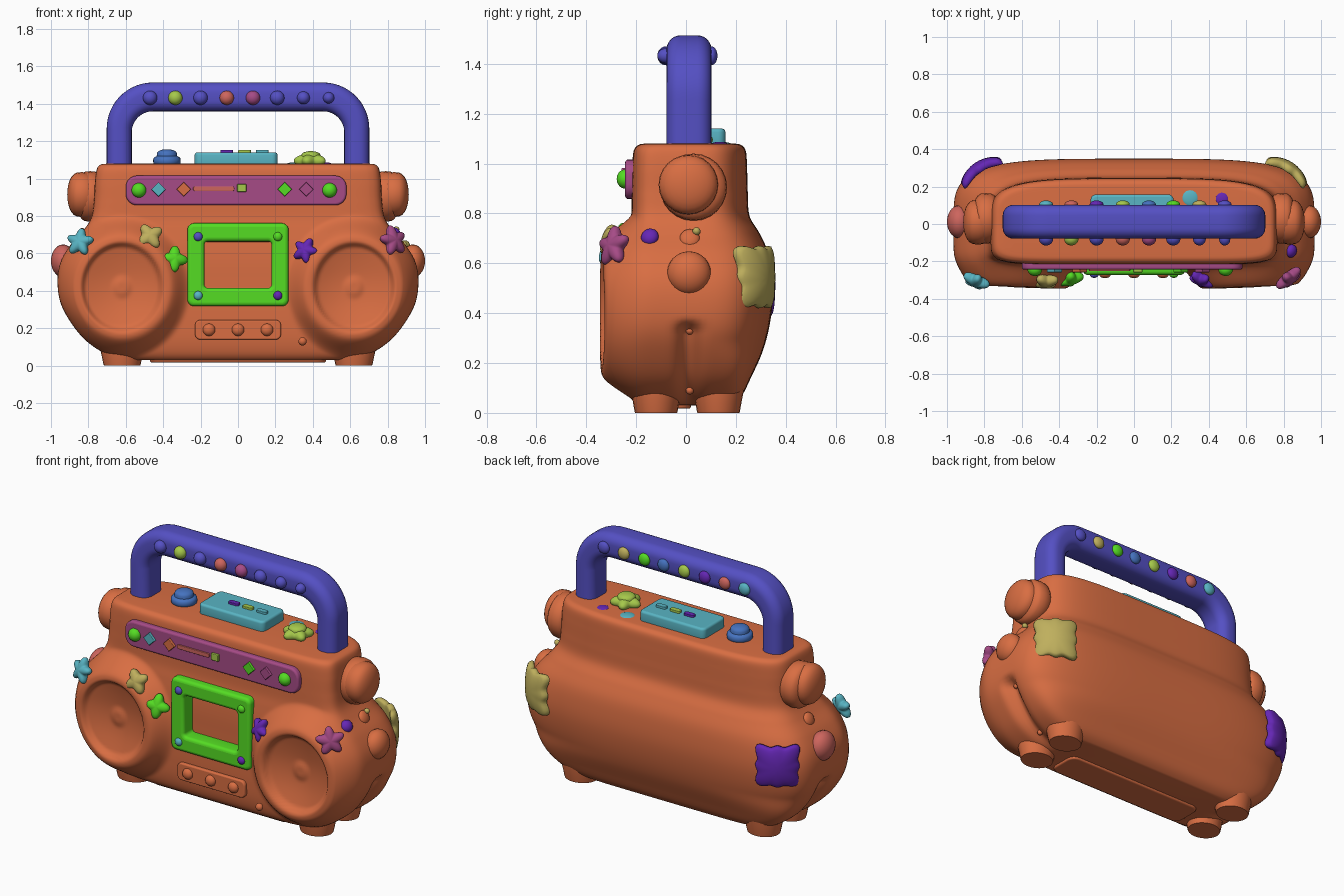
import bpy, bmesh, math
from mathutils import Vector, Matrix

if "Cube" in bpy.data.objects:
    bpy.data.objects.remove(bpy.data.objects["Cube"])

COLORS = {
    "orange": (.69, .155, .055), "violet_blue": (.09, .08, .55), "steel_blue": (.06, .17, .52),
    "teal": (.10, .46, .55), "lime": (.38, .58, .07), "green": (.09, .72, .017),
    "magenta": (.38, .07, .24), "purple": (.13, .02, .46), "salmon": (.61, .13, .11),
    "khaki": (.52, .43, .11)}
MATS = {}
for key, rgb in COLORS.items():
    MATS[key] = bpy.data.materials.new(key)
    MATS[key].diffuse_color = (*rgb, 1)


def finish(ob, color, angle=0.7):
    ob.data.materials.clear()
    ob.data.materials.append(MATS[color])
    bpy.ops.object.select_all(action='DESELECT')
    ob.select_set(True)
    bpy.context.view_layer.objects.active = ob
    bpy.ops.object.shade_smooth_by_angle(angle=angle)
    return ob


def from_bmesh(name, bm, color, angle=0.7):
    bmesh.ops.recalc_face_normals(bm, faces=bm.faces)
    me = bpy.data.meshes.new(name)
    bm.to_mesh(me)
    bm.free()
    ob = bpy.data.objects.new(name, me)
    bpy.context.collection.objects.link(ob)
    return finish(ob, color, angle)


def loft(name, rings, color, angle=0.7):
    """Skin a list of closed rings and cap both ends."""
    bm = bmesh.new()
    vs = [[bm.verts.new(p) for p in ring] for ring in rings]
    n = len(vs[0])
    for a, b in zip(vs, vs[1:]):
        for i in range(n):
            bm.faces.new((a[i], a[(i + 1) % n], b[(i + 1) % n], b[i]))
    bm.faces.new(vs[0])
    bm.faces.new(vs[-1])
    return from_bmesh(name, bm, color, angle)


def blob(name, color, loc, normal, r, thick, lobes=0, amp=0, bend=None, spin=0, power=1.0, tip=0):
    """Flattened ball; lobes make a star, bend wraps it round a surface, low power flattens the face."""
    bm = bmesh.new()
    bmesh.ops.create_uvsphere(bm, u_segments=64 if lobes else 24, v_segments=14, radius=1)
    for v in bm.verts:
        a = lobes * (math.atan2(v.co.y, v.co.x) - spin)
        k = r * (1 + amp * math.cos(a) + tip * math.cos(2 * a))
        z = math.copysign(abs(v.co.z) ** power, v.co.z) * thick
        x, y = v.co.x * k, v.co.y * k
        if bend:
            z -= bend[0] * x * x + bend[1] * y * y
        v.co = (x, y, z)
    rot = Vector(normal).to_track_quat('Z', 'Y').to_matrix().to_4x4()
    bm.transform(Matrix.Translation(loc) @ rot)
    return from_bmesh(name, bm, color, 1.2)


def rrect(w, h, r, n=6):
    """Rounded rectangle outline from half sizes."""
    pts = []
    for q, (sx, sy) in enumerate(((1, 1), (-1, 1), (-1, -1), (1, -1))):
        for i in range(n + 1):
            a = (q + i / n) * math.pi / 2
            pts.append((sx * (w - r) + r * math.cos(a), sy * (h - r) + r * math.sin(a)))
    return pts


def plate(name, color, outlines, loc, half, bevel, upright=True):
    """Bevelled flat plate; a second outline cuts a hole."""
    cu = bpy.data.curves.new(name, 'CURVE')
    cu.dimensions, cu.fill_mode = '2D', 'BOTH'
    cu.extrude, cu.bevel_depth, cu.offset, cu.bevel_resolution = half - bevel, bevel, -bevel, 3
    for pts in outlines:
        sp = cu.splines.new('POLY')
        sp.points.add(len(pts) - 1)
        for p, (x, y) in zip(sp.points, pts):
            p.co = (x, y, 0, 1)
        sp.use_cyclic_u = True
    ob = bpy.data.objects.new(name, cu)
    bpy.context.collection.objects.link(ob)
    ob.location = loc
    ob.rotation_euler.x = math.pi / 2 if upright else 0
    bpy.ops.object.select_all(action='DESELECT')
    ob.select_set(True)
    bpy.context.view_layer.objects.active = ob
    bpy.ops.object.convert(target='MESH')
    return finish(bpy.context.view_layer.objects.active, color)


def step(a, b, x):
    t = max(0, min(1, (x - a) / (b - a)))
    return t * t * (3 - 2 * t)


# Body: height, half width, front depth, back depth
PROFILE = [
    (.03, .50, .17, .17), (.035, .62, .20, .19), (.07, .72, .225, .225), (.14, .82, .24, .26),
    (.24, .90, .245, .305), (.34, .95, .245, .333), (.45, .965, .245, .348), (.55, .95, .245, .346),
    (.64, .90, .24, .331), (.72, .83, .23, .295), (.79, .785, .22, .255), (.88, .77, .218, .248),
    (.98, .765, .216, .245), (1.05, .755, .21, .24), (1.075, .735, .19, .22), (1.08, .70, .16, .19)]


def profile_rows(sub=8):
    last = len(PROFILE) - 1
    for i in range(last):
        p = [PROFILE[max(0, min(last, i + k))] for k in (-1, 0, 1, 2)]
        for j in range(sub):
            t = j / sub
            yield [.5 * (2 * b + (c - a) * t + (2 * a - 5 * b + 4 * c - d) * t * t
                         + (3 * b - a - 3 * c + d) * t ** 3) for a, b, c, d in zip(*p)]
    yield PROFILE[-1]


def front_depth(x, z, base):
    dx, dz = abs(x) - .62, z - .42
    f = base + .10 * (1 - step(.25, .37, math.hypot(dx, dz / 1.05)))    # speaker pod
    d = math.hypot(dx / .215, dz / .235)
    f -= (.028 + .047 * (1 - min(d, 1) ** 2)) * (1 - step(.9, 1.05, d))  # speaker dish
    f += .012 * (1 - step(.1, .3, d))                                   # dish centre
    window = (1 - step(.19, .22, abs(x))) * (1 - step(.13, .16, abs(z - .53)))
    return f - .06 * window                                             # tape window


dirs = [(-1 + 2 * i / 150, -1) for i in range(150)] + [(1, -1 + 2 * i / 30) for i in range(30)]
dirs += [(1 - 2 * i / 50, 1) for i in range(50)] + [(-1, 1 - 2 * i / 30) for i in range(30)]
rings = []
for z, hx, front, back in profile_rows():
    ring = []
    for dx, dy in dirs:
        n = 8 if dy < 0 else 8 - 4 * step(.06, .3, z)
        r = (abs(dx) ** n + abs(dy) ** n) ** (-1 / n)
        x = hx * dx * r
        y = dy * r * (front_depth(x, z, front) if dy < 0 else back)
        if abs(dx) == 1:                                                # side crease
            x *= 1 - .07 * math.exp(-((y - .01) / .04) ** 2) * (1 - step(.32, .38, z))
        ring.append((x, y, z))
    rings.append(ring)
loft("body", rings, "orange", 1.0)
plate("base_plate", "orange", [rrect(.47, .1, .05)], (0, -.08, .035), .018, .01, False)

# Feet, flaring into the body
for sx in (-1, 1):
    for y in (-.12, .13):
        loft("foot", [[(sx * .62 + r * math.cos(a), y + .87 * r * math.sin(a), z)
                       for a in [i * math.tau / 24 for i in range(24)]]
                      for r, z in ((.097, 0), (.1, .01), (.106, .04), (.115, .08), (.12, .13))],
             "orange", 1.0)

# Handle: rounded box section swept along an arch
path = [(-.635, 1.04, math.pi)]
for cx, start in ((-.455, math.pi), (.455, math.pi / 2)):
    for i in range(15):
        a = start - i / 14 * math.pi / 2
        path.append((cx + .18 * math.cos(a), 1.257 + .18 * math.sin(a), a))
path.append((.635, 1.04, 0))
rings = []
for x, z, a in path:
    section = rrect(.067 + .010 * math.sin(a), .09, .056)
    rings.append([(x + u * math.cos(a), .012 + v, z + u * math.sin(a)) for u, v in section])
loft("handle", rings, "violet_blue")

# Handle beads, front and back
bead_x = (-.47, -.335, -.2, -.06, .08, .21, .35, .485)
front_cols = "violet_blue lime violet_blue salmon magenta violet_blue violet_blue violet_blue".split()
back_cols = "teal salmon purple lime steel_blue green khaki violet_blue".split()
for i, x in enumerate(bead_x):
    r = .038 - .004 * max(0, i - 5)
    blob("handle_bead_front", front_cols[i], (x, -.08, 1.432), (0, -1, 0), r, .035)
    blob("handle_bead_back", back_cols[i], (x, .104, 1.432), (0, 1, 0), .037, .022)

# Tuner strip and its controls
plate("tuner_strip", "magenta", [rrect(.59, .079, .06)], (-.01, -.222, .937), .022, .012)
diamond = [(.039, 0), (0, .039), (-.039, 0), (0, -.039)]
for x, col in ((-.425, "teal"), (-.29, "orange"), (.25, "green"), (.365, "magenta")):
    plate("tuner_diamond", col, [diamond], (x, -.247, .943), .012, .004)
for x in (-.53, .49):
    blob("tuner_knob", "green", (x, -.243, .938), (0, -1, 0), .039, .035)
plate("tuner_slot", "salmon", [rrect(.11, .013, .011)], (-.13, -.244, .946), .008, .003)
plate("tuner_slider", "lime", [rrect(.025, .021, .004)], (.02, -.247, .95), .012, .004)

# Tape door frame with corner rivets
plate("tape_frame", "green", [rrect(.27, .222, .035), rrect(.18, .125, .02)], (0, -.215, .54), .057, .02)
for x, z, col in ((-.213, .69, "violet_blue"), (.213, .69, "green"),
                  (-.213, .375, "teal"), (.213, .375, "purple")):
    blob("frame_rivet", col, (x, -.27, z), (0, -1, 0), .024, .018)

# Button panel
plate("button_panel", "orange", [rrect(.23, .053, .03)], (0, -.245, .192), .02, .008)
for x in (-.155, 0, .155):
    blob("panel_button", "orange", (x, -.265, .192), (0, -1, 0), .033, .025)
blob("small_stud", "orange", (.345, -.285, .13), (0, -1, 0), .022, .02)

# Star charms on the front
for x, y, z, nx, r, n, spin, col in (
        (-.845, -.305, .66, -.4, .062, 5, 1.5, "teal"), (-.47, -.308, .692, 0, .06, 4, .6, "khaki"),
        (-.34, -.295, .57, .3, .059, 4, 1.45, "green"), (.36, -.298, .615, -.45, .058, 5, 1.2, "purple"),
        (.83, -.29, .668, .8, .068, 5, 1.7, "magenta")):
    blob("star_charm", col, (x, y, z), (nx, -1, .3), r, .032, n, .24, None, spin, .8)
blob("side_dot", "purple", (.84, -.145, .705), (.8, -.3, .5), .036, .028)

# Corner patches on the back, wrapped round the body
for sx, z, col in ((1, .545, "khaki"), (-1, .51, "purple")):
    blob("corner_patch", col, (sx * .834, .304, z), (sx * .55, .83, 0), .135, .028, 4, .15,
         (2.3, .9), math.pi / 4, .4, .08)

# Side knobs, discs, balls and studs
for sx in (-1, 1):
    blob("side_knob_base", "orange", (sx * .79, .03, .905), (sx, 0, 0), .135, .075, power=.6)
    blob("side_knob_cap", "orange", (sx * .835, .01, .915), (sx, 0, 0), .12, .078, power=.7)
    blob("side_disc", "orange", (sx * .845, .015, .70), (sx, 0, .5), .04, .02)
    blob("side_ball", "salmon" if sx < 0 else "orange", (sx * .935, .012, .56), (sx, 0, 0), .088, .065)
    for x, z in ((.885, .33), (.71, .09)):
        blob("side_stud", "orange", (sx * x, .015, z), (sx, 0, 0), .016, .016)
blob("side_chip", "khaki", (.845, .042, .728), (1, 0, .5), .016, .018)

# Top controls
plate("top_panel", "teal", [rrect(.222, .108, .03)], (-.01, .05, 1.102), .038, .014, False)
for x, col in ((-.06, "purple"), (.035, "lime"), (.13, "teal")):
    plate("top_key", col, [rrect(.034, .017, .012)], (x, .05, 1.144), .009, .003, False)
blob("top_dial_base", "steel_blue", (-.38, .02, 1.095), (0, 0, 1), .074, .032, power=.6)
blob("top_dial", "steel_blue", (-.38, .02, 1.115), (0, 0, 1), .055, .042, power=.5)
blob("top_star", "lime", (.39, .02, 1.095), (0, 0, 1), .078, .038, 5, .18)
blob("top_star_cap", "lime", (.39, .02, 1.115), (0, 0, 1), .052, .032, power=.6)
blob("top_bead", "teal", (.30, .14, 1.075), (0, 0, 1), .045, .012)
blob("top_bead", "purple", (.47, .135, 1.075), (0, 0, 1), .036, .012)

for m in bpy.data.materials:
    if m.users and not m.is_grease_pencil:
        m.use_nodes = True
        m.node_tree.nodes["Principled BSDF"].inputs["Base Color"].default_value = m.diffuse_color
